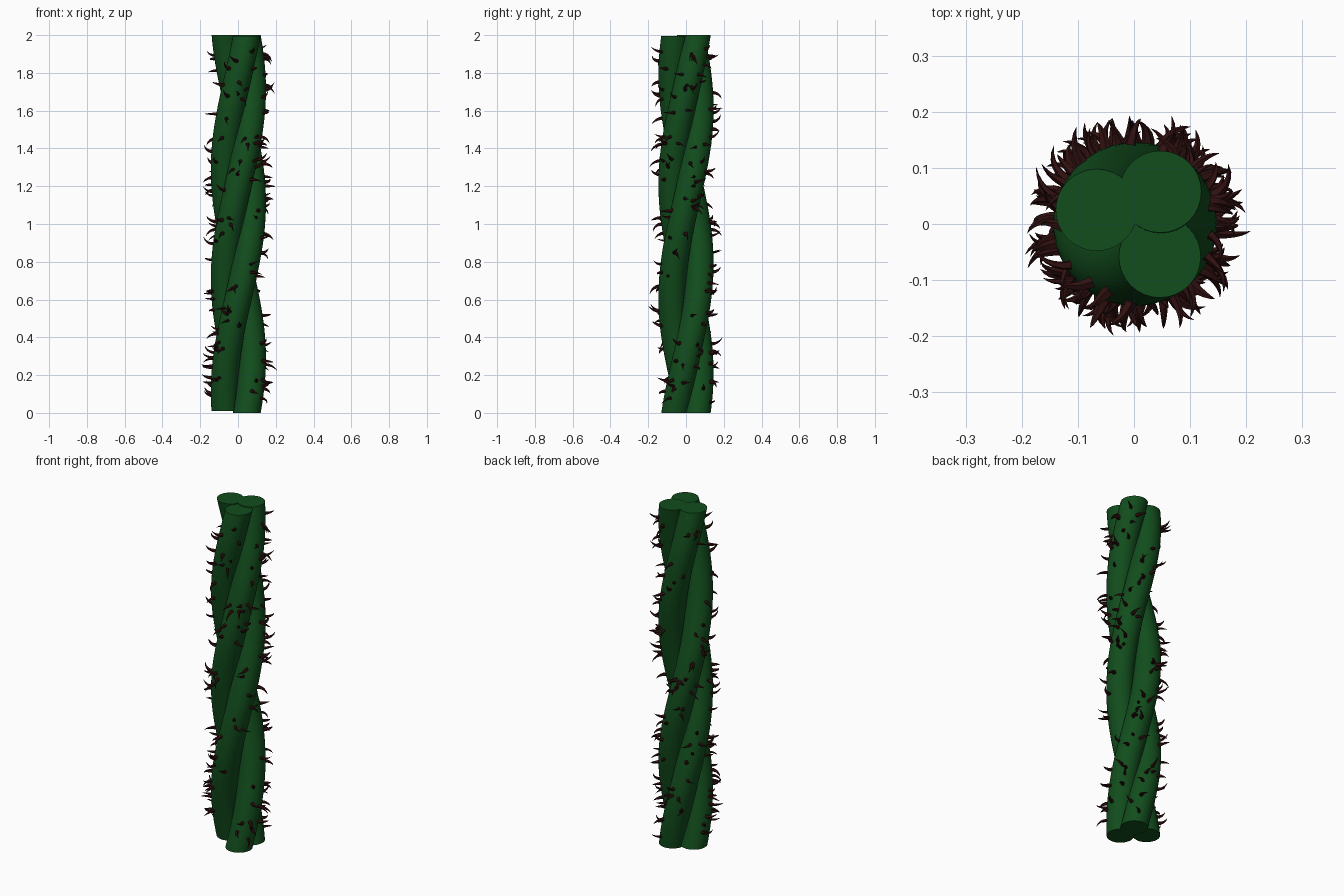
import bpy, bmesh, math, random
from mathutils import Vector

if "Cube" in bpy.data.objects:
    bpy.data.objects.remove(bpy.data.objects["Cube"])

random.seed(7)
H, OFF, R = 2.0, 0.073, 0.073            # height, helix radius, stem radius
STRANDS = [(160, 0.01, 2.0), (52, 0.0, 2.0), (-52, 0.0, 1.995)]  # phase, z start, z end


def material(name, rgb):
    m = bpy.data.materials.new(name)
    m.diffuse_color = (*rgb, 1)
    m.use_nodes = True
    m.node_tree.nodes["Principled BSDF"].inputs["Base Color"].default_value = m.diffuse_color
    return m


green = material("stem_green", (0.006, 0.075, 0.012))
brown = material("thorn_brown", (0.03, 0.005, 0.005))


def centre(phase, z):
    # each stem makes one full turn over the height
    a = math.radians(phase) + 2 * math.pi * z / H
    return Vector((0.002 + OFF * math.cos(a), OFF * math.sin(a), z))


def tube(bm, rings):
    # skin a list of vertex rings and cap the ends
    rings = [[bm.verts.new(p) for p in r] for r in rings]
    n = len(rings[0])
    for a, b in zip(rings, rings[1:]):
        for i in range(n):
            bm.faces.new((a[i], a[(i + 1) % n], b[(i + 1) % n], b[i]))
    bm.faces.new(rings[0][::-1])
    bm.faces.new(rings[-1])


def finish(bm, name, mat, smooth):
    bmesh.ops.recalc_face_normals(bm, faces=bm.faces)
    me = bpy.data.meshes.new(name)
    bm.to_mesh(me)
    bm.free()
    ob = bpy.data.objects.new(name, me)
    bpy.context.collection.objects.link(ob)
    me.materials.append(mat)
    if smooth:
        bpy.context.view_layer.objects.active = ob
        ob.select_set(True)
        bpy.ops.object.shade_smooth_by_angle(angle=math.radians(40))
        ob.select_set(False)


def thorn(bm, base, out, bend, length, width):
    # hooked five-sided spike that curls from "out" towards "bend"
    side = out.cross(bend)
    turn = math.radians(random.uniform(60, 95))
    p, steps, rings = base - out * 0.008, 6, []
    for k in range(steps + 1):
        t = k / steps
        d = out * math.cos(turn * t) + bend * math.sin(turn * t)
        n = side.cross(d)
        r = width * max(0.03, (1 - t) ** 0.75)
        rings.append([p + (side * math.cos(a) + n * math.sin(a)) * r
                      for a in (2 * math.pi * i / 5 for i in range(5))])
        p = p + d * (length / steps)
    tube(bm, rings)


for s, (phase, z0, z1) in enumerate(STRANDS, 1):
    # twisted stem
    bm = bmesh.new()
    rings = []
    for k in range(65):
        c = centre(phase, z0 + (z1 - z0) * k / 64)
        rings.append([c + Vector((R * math.cos(a), R * math.sin(a), 0))
                      for a in (2 * math.pi * i / 32 for i in range(32))])
    tube(bm, rings)
    finish(bm, f"stem_{s}", green, True)

    # thorns scattered over the outward side of the stem
    bm = bmesh.new()
    for _ in range(62):
        z = random.uniform(0.05, 1.93)
        c = centre(phase, z)
        a = math.atan2(c.y, c.x) + random.uniform(-1.05, 1.05)
        out = Vector((math.cos(a), math.sin(a), 0))
        tangent = Vector((-out.y, out.x, 0))
        b = random.uniform(0, 2 * math.pi)
        bend = tangent * math.cos(b) + Vector((0, 0, math.sin(b)))
        thorn(bm, c + out * R, out, bend,
              random.uniform(0.055, 0.08), random.uniform(0.009, 0.013))
    finish(bm, f"thorns_{s}", brown, False)
